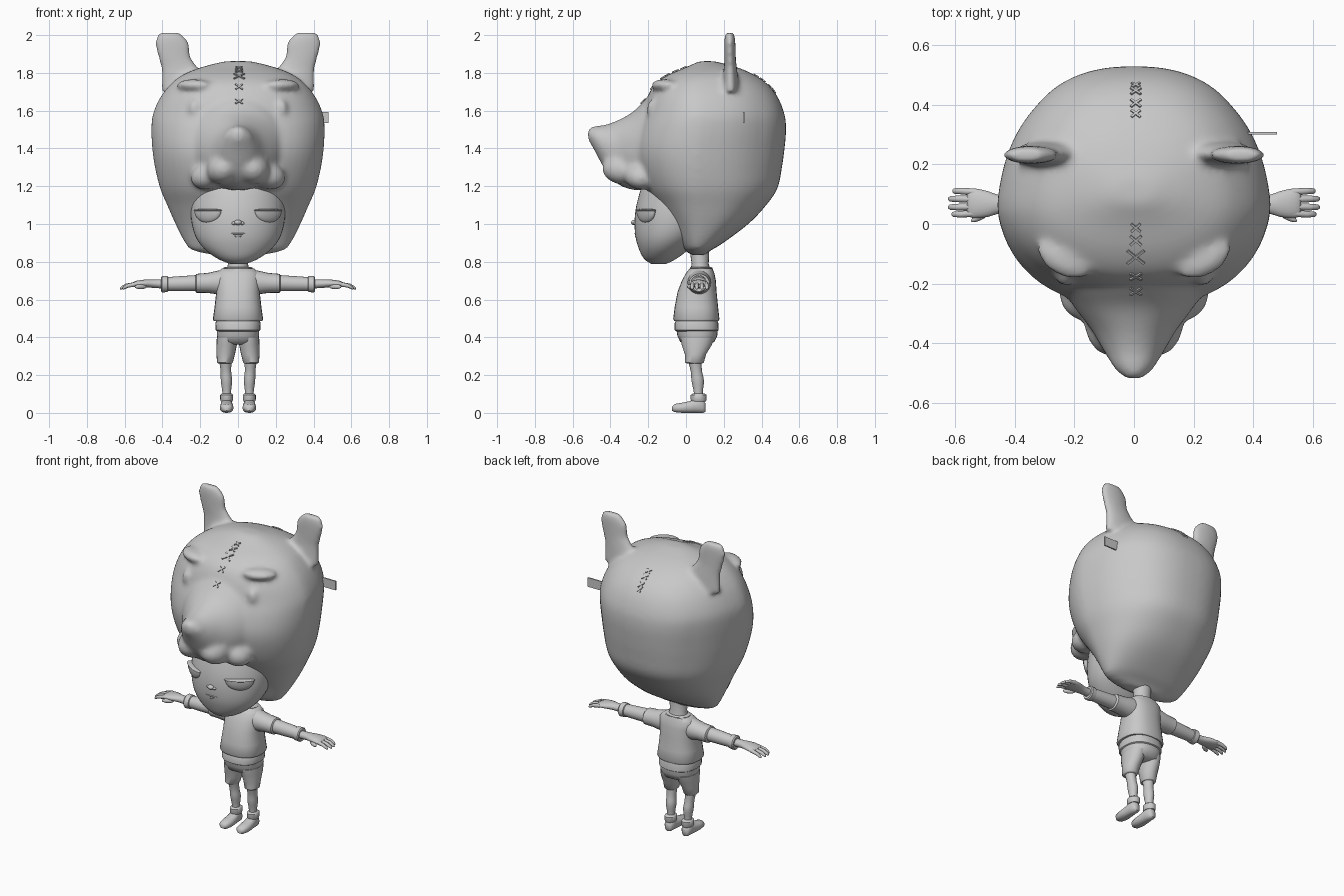
import bpy, bmesh, math
from mathutils import Vector, Matrix
from mathutils.bvhtree import BVHTree

grey = bpy.data.materials.new("plain grey")
grey.diffuse_color = (0.58, 0.58, 0.58, 1)


def finish(name, bm, angle=45):
    """Turn a bmesh into a shaded, coloured object."""
    bmesh.ops.recalc_face_normals(bm, faces=bm.faces)
    me = bpy.data.meshes.new(name)
    bm.to_mesh(me)
    bm.free()
    me.materials.append(grey)
    ob = bpy.data.objects.new(name, me)
    bpy.context.collection.objects.link(ob)
    bpy.ops.object.select_all(action='DESELECT')
    ob.select_set(True)
    bpy.context.view_layer.objects.active = ob
    bpy.ops.object.shade_smooth_by_angle(angle=math.radians(angle))
    return ob


def dense(rings, k):
    """Insert k-1 spline-interpolated rings between neighbours."""
    out = []
    for i in range(len(rings) - 1):
        quad = [rings[min(max(i + d, 0), len(rings) - 1)] for d in (-1, 0, 1, 2)]
        for t in (j / k for j in range(k)):
            out.append(tuple(b + 0.5 * t * (c - a + t * (2 * a - 5 * b + 4 * c - d + t * (3 * (b - c) + d - a)))
                             for a, b, c, d in zip(*quad)))
    return out + [rings[-1]]


def loft(bm, axis, rings, n=20, p=2.0, k=1):
    """Skin superellipse rings (pos, centre1, centre2, radius1, radius2) along an axis."""
    rows = []
    for pos, c1, c2, r1, r2 in dense(rings, k):
        row = []
        for i in range(n):
            a = 2 * math.pi * i / n
            u, v = math.cos(a), math.sin(a)
            u = c1 + r1 * math.copysign(abs(u) ** (2 / p), u)
            v = c2 + r2 * math.copysign(abs(v) ** (2 / p), v)
            co = {'x': (pos, u, v), 'y': (u, pos, v), 'z': (u, v, pos)}[axis]
            row.append(bm.verts.new(co))
        rows.append(row)
    for a, b in zip(rows, rows[1:]):
        for i in range(n):
            j = (i + 1) % n
            bm.faces.new((a[i], a[j], b[j], b[i]))
    bm.faces.new(rows[0])
    bm.faces.new(rows[-1])


def span(rings):
    """(pos, half width, low, high) to centred ring data."""
    return [(p, 0, (a + b) / 2, w, (b - a) / 2) for p, w, a, b in rings]


def blob(bm, centre, radii, rot=0, axis='Z'):
    m = (Matrix.Translation(centre) @ Matrix.Rotation(math.radians(rot), 4, axis)
         @ Matrix.Diagonal((*radii, 1)))
    bmesh.ops.create_uvsphere(bm, u_segments=24, v_segments=14, radius=1, matrix=m)


# Animal hood: skull narrowing to the back, snout, muzzle, ears and brows fused into one skin
bm = bmesh.new()
loft(bm, 'z', span([
    (0.835, 0.13, 0.03, 0.10), (0.86, 0.24, -0.005, 0.13), (0.895, 0.28, -0.03, 0.19),
    (1.00, 0.338, -0.09, 0.33), (1.10, 0.383, -0.155, 0.425), (1.19, 0.42, -0.22, 0.485),
    (1.30, 0.445, -0.265, 0.508), (1.40, 0.459, -0.28, 0.522), (1.50, 0.466, -0.26, 0.53),
    (1.58, 0.460, -0.23, 0.522), (1.67, 0.42, -0.205, 0.487), (1.74, 0.364, -0.165, 0.432),
    (1.79, 0.30, -0.095, 0.36), (1.83, 0.20, 0.0, 0.27), (1.862, 0.07, 0.07, 0.15)]),
    n=56, p=2.35, k=4)
for v in bm.verts:
    v.co.x *= 1 - 0.14 * min(1, max(0, (v.co.y - 0.05) / 0.35))
loft(bm, 'y', span([
    (-0.08, 0.20, 1.22, 1.75), (-0.17, 0.23, 1.19, 1.70), (-0.22, 0.235, 1.18, 1.655),
    (-0.28, 0.20, 1.18, 1.595), (-0.36, 0.14, 1.21, 1.55), (-0.43, 0.10, 1.29, 1.525),
    (-0.48, 0.068, 1.38, 1.52), (-0.52, 0.03, 1.45, 1.505)]), n=40, k=4)
blob(bm, (0, -0.462, 1.458), (0.078, 0.05, 0.05))
for s in (1, -1):
    blob(bm, (s * 0.075, -0.325, 1.295), (0.095, 0.12, 0.085), s * 30, 'Y')
    blob(bm, (s * 0.15, -0.235, 1.26), (0.105, 0.095, 0.075), s * 20, 'Y')
    blob(bm, (s * 0.235, -0.115, 1.735), (0.10, 0.06, 0.032), s * 30)
    blob(bm, (s * 0.23, -0.175, 1.61), (0.034, 0.034, 0.05))
    loft(bm, 'z', [
        (1.70, s * 0.285, 0.235, 0.125, 0.045), (1.78, s * 0.293, 0.235, 0.112, 0.04),
        (1.83, s * 0.31, 0.235, 0.10, 0.034), (1.88, s * 0.335, 0.233, 0.089, 0.031),
        (1.95, s * 0.348, 0.232, 0.093, 0.03), (1.99, s * 0.356, 0.232, 0.078, 0.028),
        (2.013, s * 0.36, 0.232, 0.055, 0.024)], n=28, k=3)
hood = finish("animal_hood", bm, 180)
remesh = hood.modifiers.new("fuse", 'REMESH')
remesh.mode = 'VOXEL'
remesh.voxel_size = 0.0125
remesh.use_smooth_shade = True
smooth = hood.modifiers.new("soften", 'SMOOTH')
smooth.factor = 0.5
smooth.iterations = 14

# Cross stitches laid on the hood's centre line
bpy.context.view_layer.update()
tree = BVHTree.FromObject(hood, bpy.context.evaluated_depsgraph_get())
bm = bmesh.new()
for y, size in ((-0.225, 0.05), (-0.175, 0.05), (-0.11, 0.075), (-0.055, 0.05),
                (-0.012, 0.042), (0.37, 0.04), (0.405, 0.045), (0.445, 0.045), (0.465, 0.035)):
    hit, normal, _, _ = tree.ray_cast(Vector((0.006, y, 3)), Vector((0, 0, -1)))
    if hit is None:
        continue
    turn = Vector((0, 0, 1)).rotation_difference(normal).to_matrix().to_4x4()
    for angle in (42, -42):
        m = (Matrix.Translation(hit) @ turn @ Matrix.Rotation(math.radians(angle), 4, 'Z')
             @ Matrix.Diagonal((size, 0.008, 0.012, 1)))
        bmesh.ops.create_cube(bm, size=1, matrix=m)
finish("cross_stitches", bm, 30)

# Fabric tag on the side of the hood
bm = bmesh.new()
bmesh.ops.create_cube(bm, size=1, matrix=Matrix.Translation((0.43, 0.305, 1.565))
                      @ Matrix.Diagonal((0.10, 0.008, 0.058, 1)))
finish("side_tag", bm, 30)

# Head with small nose and lips
bm = bmesh.new()
loft(bm, 'z', span([
    (0.787, 0.035, -0.18, -0.11), (0.805, 0.085, -0.21, -0.07), (0.83, 0.13, -0.232, -0.03),
    (0.87, 0.18, -0.25, 0.02), (0.92, 0.218, -0.265, 0.08), (0.98, 0.24, -0.272, 0.13),
    (1.05, 0.25, -0.27, 0.16), (1.13, 0.25, -0.255, 0.18), (1.22, 0.235, -0.22, 0.18),
    (1.30, 0.15, -0.12, 0.12)]), n=48, k=3)
finish("head", bm, 80)
bm = bmesh.new()
blob(bm, (0, -0.272, 1.008), (0.02, 0.02, 0.014))
for s in (1, -1):
    blob(bm, (s * 0.02, -0.268, 1.004), (0.014, 0.012, 0.009))
finish("nose", bm, 180)
bm = bmesh.new()
blob(bm, (0, -0.264, 0.949), (0.042, 0.009, 0.005))
blob(bm, (0, -0.260, 0.936), (0.026, 0.011, 0.007))
finish("lips", bm, 180)

# Half-closed eyes with straight upper lids
for s in (1, -1):
    bm = bmesh.new()
    blob(bm, (s * 0.16, -0.212, 1.072), (0.084, 0.026, 0.066), s * 33)
    geom = bm.verts[:] + bm.edges[:] + bm.faces[:]
    bmesh.ops.bisect_plane(bm, geom=geom, plane_co=(0, 0, 1.07), plane_no=(0, 0, 1), clear_outer=True)
    bmesh.ops.holes_fill(bm, edges=[e for e in bm.edges if e.is_boundary])
    finish("eye", bm)
    bm = bmesh.new()
    blob(bm, (s * 0.16, -0.212, 1.073), (0.09, 0.029, 0.007), s * 33)
    finish("upper_eyelid", bm, 180)

# Neck, shirt and waistband
bm = bmesh.new()
loft(bm, 'z', [(0.73, 0, 0.08, 0.07, 0.06), (0.79, 0, 0.075, 0.052, 0.045),
               (0.89, 0, 0.07, 0.06, 0.055)])
finish("neck", bm)
bm = bmesh.new()
loft(bm, 'z', [(0.755, 0, 0.08, 0.075, 0.058), (0.768, 0, 0.08, 0.078, 0.06),
               (0.773, 0, 0.08, 0.066, 0.052)])
finish("collar", bm)
bm = bmesh.new()
loft(bm, 'z', span([
    (0.487, 0.128, -0.062, 0.172), (0.497, 0.133, -0.068, 0.177), (0.56, 0.124, -0.06, 0.17),
    (0.64, 0.115, -0.045, 0.162), (0.70, 0.117, -0.022, 0.158), (0.74, 0.114, 0.0, 0.15),
    (0.765, 0.085, 0.02, 0.14)]), n=28, p=2.4)
finish("shirt", bm, 50)
bm = bmesh.new()
loft(bm, 'z', span([
    (0.432, 0.11, -0.05, 0.165), (0.438, 0.118, -0.06, 0.173),
    (0.475, 0.12, -0.06, 0.171), (0.495, 0.112, -0.05, 0.165)]), n=28, p=2.4)
finish("waistband", bm)

# Seat of the shorts
bm = bmesh.new()
loft(bm, 'z', span([
    (0.362, 0.07, 0.0, 0.11), (0.375, 0.105, -0.03, 0.15), (0.41, 0.112, -0.046, 0.166),
    (0.445, 0.112, -0.052, 0.168)]), n=28, p=2.3)
finish("shorts_seat", bm, 60)

for s in (1, -1):
    # Shorts leg, bare leg, sock cuff and shoe
    bm = bmesh.new()
    loft(bm, 'z', [(0.262, s * 0.068, 0.045, 0.037, 0.042), (0.268, s * 0.069, 0.045, 0.042, 0.05),
                   (0.31, s * 0.065, 0.05, 0.049, 0.056), (0.36, s * 0.06, 0.057, 0.054, 0.08),
                   (0.40, s * 0.058, 0.06, 0.054, 0.09)])
    finish("shorts_leg", bm)
    bm = bmesh.new()
    loft(bm, 'z', [(0.05, s * 0.06, 0.065, 0.022, 0.024), (0.11, s * 0.06, 0.065, 0.023, 0.024),
                   (0.17, s * 0.061, 0.062, 0.03, 0.033), (0.22, s * 0.064, 0.055, 0.028, 0.03),
                   (0.28, s * 0.067, 0.045, 0.033, 0.036)], k=3)
    finish("leg", bm, 60)
    bm = bmesh.new()
    loft(bm, 'z', [(0.06, s * 0.06, 0.067, 0.03, 0.037), (0.07, s * 0.06, 0.067, 0.034, 0.042),
                   (0.095, s * 0.06, 0.067, 0.034, 0.042), (0.103, s * 0.06, 0.067, 0.026, 0.03)])
    finish("sock_cuff", bm)
    bm = bmesh.new()
    loft(bm, 'y', [(y, s * 0.06, (a + b) / 2, w, (b - a) / 2) for y, w, a, b in (
        (-0.074, 0.014, 0.012, 0.034), (-0.06, 0.029, 0.004, 0.047), (-0.02, 0.036, 0, 0.054),
        (0.02, 0.034, 0, 0.062), (0.06, 0.03, 0, 0.08), (0.09, 0.028, 0, 0.07),
        (0.103, 0.016, 0.006, 0.05))], p=2.3)
    finish("shoe", bm, 60)

    # Short sleeve, long sleeve and cuff
    bm = bmesh.new()
    loft(bm, 'x', [(s * x, 0.07, z, ry, rz) for x, z, ry, rz in (
        (0.05, 0.695, 0.06, 0.07), (0.11, 0.69, 0.062, 0.062), (0.16, 0.688, 0.056, 0.053),
        (0.22, 0.686, 0.055, 0.05), (0.226, 0.686, 0.046, 0.042))])
    finish("short_sleeve", bm)
    bm = bmesh.new()
    loft(bm, 'x', [(s * x, 0.068, z, r, r) for x, z, r in (
        (0.21, 0.687, 0.043), (0.30, 0.684, 0.04), (0.37, 0.682, 0.037), (0.373, 0.682, 0.042),
        (0.402, 0.681, 0.044), (0.408, 0.681, 0.038), (0.406, 0.681, 0.03))])
    finish("long_sleeve", bm)

    # Hand: wrist and palm, four fingers, thumb
    bm = bmesh.new()
    loft(bm, 'x', [(s * x, y, z, ry, rz) for x, y, z, ry, rz in (
        (0.39, 0.066, 0.682, 0.026, 0.024), (0.45, 0.066, 0.684, 0.03, 0.022),
        (0.49, 0.067, 0.685, 0.043, 0.021), (0.54, 0.07, 0.682, 0.05, 0.017),
        (0.56, 0.07, 0.678, 0.042, 0.011))], k=2)
    for y, tip in ((0.107, 0.61), (0.083, 0.624), (0.058, 0.624), (0.036, 0.612)):
        loft(bm, 'x', [(s * 0.535, y, 0.682, 0.012, 0.013),
                       (s * (tip - 0.03), y + (y - 0.07) * 0.1, 0.674, 0.011, 0.011),
                       (s * (tip - 0.006), y + (y - 0.07) * 0.1, 0.662, 0.009, 0.009),
                       (s * tip, y + (y - 0.07) * 0.1, 0.658, 0.004, 0.004)], n=10)
    blob(bm, (s * 0.515, 0.026, 0.668), (0.036, 0.012, 0.013), s * -28)
    finish("hand", bm, 60)
